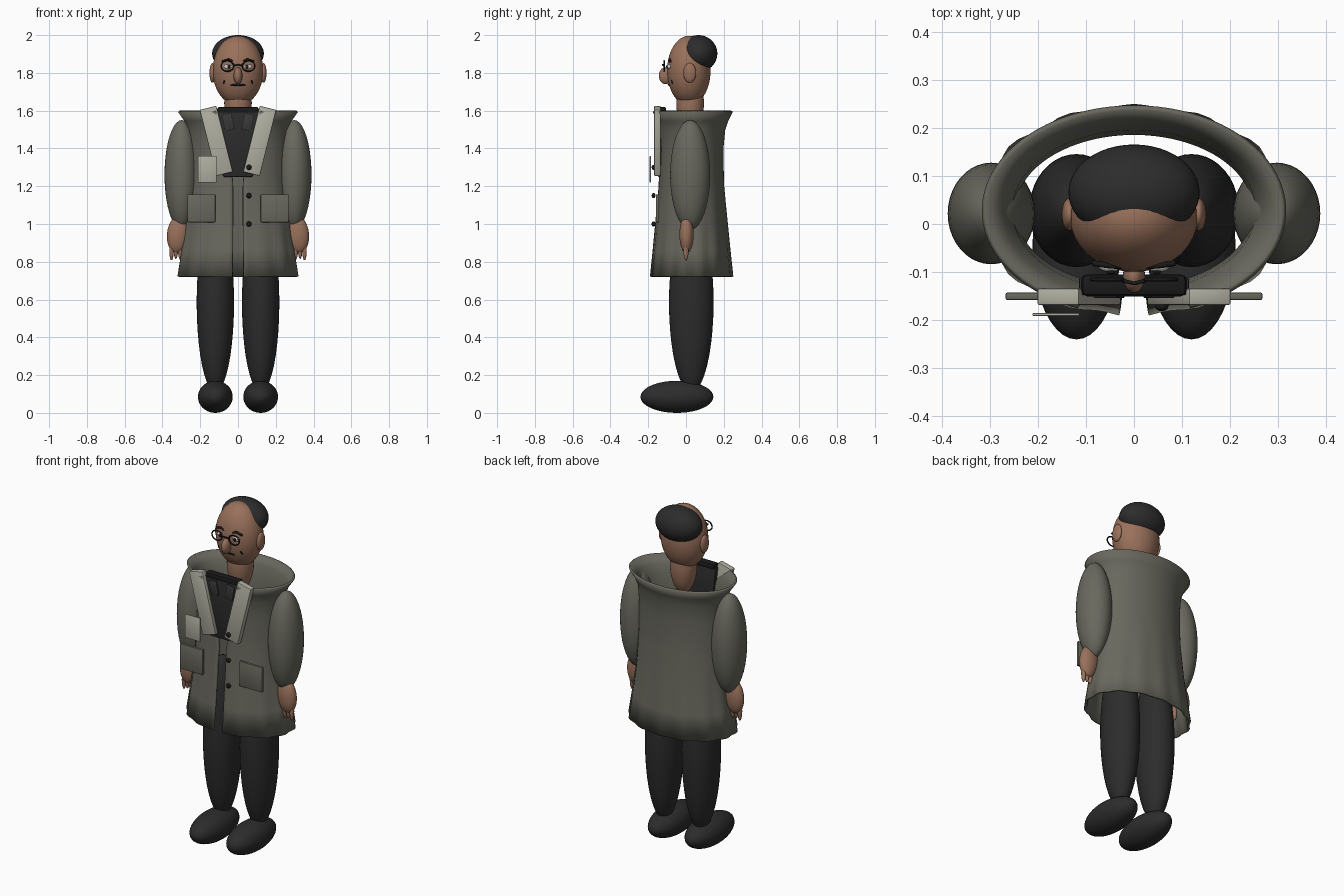
import bpy, bmesh, math
from mathutils import Matrix, Vector

old = bpy.data.objects.get("Cube")
if old:
    bpy.data.objects.remove(old)


def material(name, r, g, b):
    m = bpy.data.materials.new(name)
    m.use_nodes = True
    m.diffuse_color = (r, g, b, 1)
    m.node_tree.nodes["Principled BSDF"].inputs["Base Color"].default_value = (r, g, b, 1)
    return m


COAT = material("olive grey", .14, .138, .112)
LAPEL = material("pale khaki", .44, .43, .36)
SKIN = material("brown skin", .32, .165, .105)
CLOTH = material("charcoal", .025, .025, .025)
SHIRT = material("shirt grey", .04, .04, .04)
DARK = material("black", .01, .01, .01)
WHITE = material("eye white", .7, .68, .62)


def finish(bm, name, mat, smooth=True):
    bmesh.ops.recalc_face_normals(bm, faces=bm.faces)
    me = bpy.data.meshes.new(name)
    bm.to_mesh(me)
    bm.free()
    me.materials.append(mat)
    ob = bpy.data.objects.new(name, me)
    bpy.context.collection.objects.link(ob)
    if smooth:
        bpy.ops.object.select_all(action='DESELECT')
        ob.select_set(True)
        bpy.context.view_layer.objects.active = ob
        bpy.ops.object.shade_smooth_by_angle(angle=math.radians(40))
    return ob


def ball(name, mat, centre, radii, tilt=0, seg=32):
    bm = bmesh.new()
    bmesh.ops.create_uvsphere(bm, u_segments=seg, v_segments=seg // 2, radius=1)
    bm.transform(Matrix.Translation(centre) @ Matrix.Rotation(tilt, 4, 'Y')
                 @ Matrix.Diagonal((*radii, 1)))
    return finish(bm, name, mat)


def box(name, mat, centre, size, tilt=0, taper=1, bevel=.004):
    bm = bmesh.new()
    bmesh.ops.create_cube(bm, size=1)
    for v in bm.verts:
        if v.co.z < 0:
            v.co.x *= taper
    bm.transform(Matrix.Translation(centre) @ Matrix.Rotation(tilt, 4, 'Y')
                 @ Matrix.Diagonal((*size, 1)))
    if bevel:
        bmesh.ops.bevel(bm, geom=bm.edges[:], offset=bevel, segments=2, affect='EDGES', profile=.5)
    return finish(bm, name, mat)


def tube(name, mat, points, radius, cyclic=False):
    cu = bpy.data.curves.new(name, 'CURVE')
    cu.dimensions = '3D'
    cu.bevel_depth = radius
    cu.bevel_resolution = 2
    sp = cu.splines.new('POLY')
    sp.points.add(len(points) - 1)
    for p, co in zip(sp.points, points):
        p.co = (*co, 1)
    sp.use_cyclic_u = cyclic
    cu.materials.append(mat)
    ob = bpy.data.objects.new(name, cu)
    bpy.context.collection.objects.link(ob)
    return ob


# Coat: open-fronted flared tube; rows are height, half width, half depth, opening half width
rows = [(.72, .31, .207, .028), (.86, .288, .193, .026), (1.0, .268, .18, .025),
        (1.2, .251, .162, .025), (1.27, .249, .16, .03), (1.4, .248, .158, .06),
        (1.5, .254, .168, .085), (1.55, .273, .185, .1), (1.6, .308, .209, .115)]
bm = bmesh.new()
SEG = 72
grid = []
for z, rx, ry, gap in rows:
    a = math.asin(gap / rx)
    fold = .006 * max(0, 1.2 - z) / .48
    ring = []
    for i in range(SEG + 1):
        t = a + (2 * math.pi - 2 * a) * i / SEG
        k = 1 + fold / rx * math.cos(14 * t)
        ring.append(bm.verts.new((rx * k * math.sin(t), .028 - ry * k * math.cos(t), z)))
    grid.append(ring)
for lo, hi in zip(grid, grid[1:]):
    for i in range(SEG):
        bm.faces.new((lo[i], lo[i + 1], hi[i + 1], hi[i]))
coat = finish(bm, "coat", COAT)
solid = coat.modifiers.new("thickness", 'SOLIDIFY')
solid.thickness = .012
solid.offset = -1

# Shirt panel and its collar
box("shirt_front", CLOTH, (0, -.13, 1.425), (.23, .036, .35), taper=.68)
box("shirt_collar_band", DARK, (0, -.128, 1.603), (.22, .046, .035), bevel=.012)

# Head
ball("neck", SKIN, (0, .022, 1.64), (.073, .073, .16))
ball("head", SKIN, (0, .015, 1.812), (.134, .115, .184), seg=48)
ball("hair", CLOTH, (0, .066, 1.902), (.137, .1, .098), seg=48)
ball("nose", SKIN, (0, -.108, 1.785), (.023, .036, .045))
tube("mouth", DARK, [(x, -.092 + 3 * x * x, 1.737 - 2 * x * x)
                     for x in (-.038, -.02, 0, .02, .038)], .005)
tube("glasses_bridge", DARK, [(-.024, -.118, 1.838), (0, -.124, 1.844), (.024, -.118, 1.838)], .004)

# Paired parts: s = 1 is the left side
for s, side in ((1, "left"), (-1, "right")):
    ball(side + "_ear", SKIN, (s * .135, .02, 1.8), (.016, .034, .052))
    ball(side + "_eye", WHITE, (s * .05, -.088, 1.832), (.024, .012, .013), seg=20)
    ball(side + "_pupil", DARK, (s * .048, -.1, 1.832), (.009, .005, .01), seg=16)
    tube(side + "_eyebrow", DARK, [(s * x, -.088 + 2 * (x - .03) ** 2, z) for x, z in
                                   ((.025, 1.862), (.05, 1.872), (.085, 1.86))], .006)
    tube(side + "_glasses_rim", DARK,
         [(s * .056 + .033 * math.cos(t * math.pi / 12), -.116,
           1.836 + .028 * math.sin(t * math.pi / 12)) for t in range(24)], .0038, True)
    tube(side + "_cheek_line", DARK, [(s * .07, -.076, 1.762), (s * .077, -.07, 1.742)], .004)

    # Shirt collar flap and coat lapel
    box(side + "_collar_flap", SHIRT, (s * .052, -.15, 1.54), (.05, .008, .085), s * .2, bevel=.002)
    box(side + "_lapel", LAPEL, (s * .115, -.152, 1.44), (.09, .034, .36), s * .245)

    # Arms
    ball(side + "_sleeve", COAT, (s * .298, .022, 1.26), (.091, .106, .29), seg=40)
    ball(side + "_hand", SKIN, (s * .318, .003, .945), (.058, .038, .1), -s * .1)
    for i in range(4):
        ball(f"{side}_finger_{i + 1}", SKIN, (s * (.283 + .023 * i), 0, .862 + .004 * (i % 3)),
             (.012, .014, .055), seg=16)

    # Pocket, leg and shoe
    box(side + "_pocket", COAT, (s * .194, -.151, 1.083), (.148, .016, .148))
    ball(side + "_trouser_leg", CLOTH, (s * .12, .028, .585), (.099, .118, .475), seg=40)
    ball(side + "_shoe", CLOTH, (s * .12, -.048, .085), (.092, .193, .085), seg=40)

# Badge and buttons
box("chest_badge", LAPEL, (-.163, -.189, 1.29), (.098, .006, .14), bevel=.002)
for i in range(3):
    ball(f"button_{i + 1}", DARK, (.058, -.172, 1.0 + .15 * i), (.014, .01, .014), seg=16)
